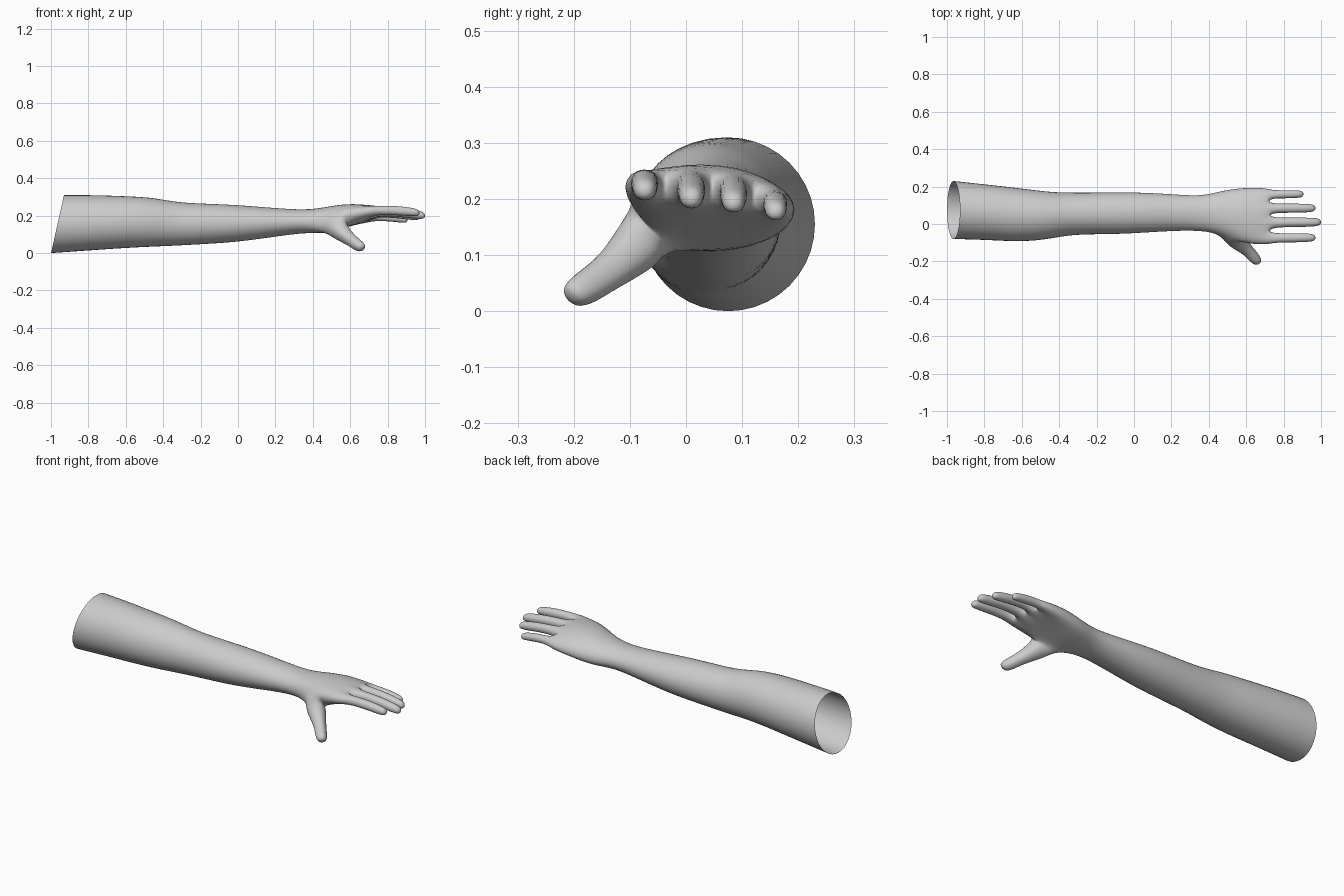
import bpy, bmesh, math
from mathutils import Vector

if "Cube" in bpy.data.objects:
    bpy.data.objects.remove(bpy.data.objects["Cube"])

bm = bmesh.new()


def loop(points):
    return [bm.verts.new(p) for p in points]


def bridge(a, b, skip=()):
    n = len(a)
    for i in range(n):
        if i not in skip:
            j = (i + 1) % n
            bm.faces.new((a[i], a[j], b[j], b[i]))


def grow(base, sections):
    """Extrude a digit from a hole in the palm and close its tip."""
    for pts in sections:
        new = loop(pts)
        bridge(base, new)
        base = new
    bm.faces.new(base)


def arm_ring(x, y0, y1, z0, z1, lean):
    """Ten-sided loop: five points over the top, five underneath."""
    cy, cz = (y0 + y1) / 2, (z0 + z1) / 2
    k = 1.067  # makes up for subdivision shrinkage
    hy, hz = (y1 - y0) / 2 * k, (z1 - z0) / 2 * k
    pts = []
    for i in range(10):
        a = math.radians(162 - 36 * i)
        s = math.sin(a)
        pts.append((x + lean * s, cy + hy * math.cos(a), cz + hz * s))
    return loop(pts)


def palm_ring(xs, ys, top, bottom):
    t = [(xs[i], ys[i], top[i]) for i in range(5)]
    b = [(xs[i], ys[i], bottom[i]) for i in reversed(range(5))]
    return loop(t + b)


# Upper arm, elbow, forearm and wrist
rings = [arm_ring(*r) for r in (
    (-0.965, -0.08, 0.23, 0.0, 0.31, 0.037),
    (-0.78, -0.085, 0.21, 0.014, 0.31, 0.02),
    (-0.60, -0.096, 0.19, 0.028, 0.304, 0),
    (-0.45, -0.08, 0.17, 0.035, 0.297, 0),
    (-0.33, -0.055, 0.167, 0.04, 0.27, 0),
    (-0.15, -0.055, 0.168, 0.05, 0.263, 0),
    (0.0, -0.05, 0.17, 0.06, 0.257, 0),
    (0.20, -0.036, 0.16, 0.088, 0.24, 0),
    (0.36, -0.034, 0.147, 0.11, 0.23, 0))]

# Palm, from its heel to the knuckles
thumb_at = len(rings)
rings.append(palm_ring([0.46] * 5, (-0.055, -0.02, 0.055, 0.125, 0.178),
                       (0.195, 0.236, 0.247, 0.236, 0.19),
                       (0.13, 0.10, 0.105, 0.11, 0.135)))
rings.append(palm_ring([0.58] * 5, (-0.105, -0.04, 0.045, 0.125, 0.197),
                       (0.235, 0.262, 0.27, 0.255, 0.208),
                       (0.175, 0.138, 0.135, 0.137, 0.145)))
rings.append(palm_ring((0.705, 0.715, 0.72, 0.715, 0.70),
                       (-0.115, -0.035, 0.047, 0.12, 0.197),
                       (0.25, 0.257, 0.257, 0.242, 0.208),
                       (0.20, 0.187, 0.182, 0.172, 0.158)))
for k in range(len(rings) - 1):
    bridge(rings[k], rings[k + 1], (8, 9) if k == thumb_at else ())

# Four fingers: base centre, tip centre, half width
knuckles = rings[-1]
fingers = (((0.71, -0.075, 0.227), (0.973, -0.073, 0.214), 0.026),
           ((0.72, 0.008, 0.224), (1.003, 0.010, 0.199), 0.027),
           ((0.72, 0.084, 0.217), (0.973, 0.085, 0.191), 0.026),
           ((0.71, 0.158, 0.192), (0.908, 0.160, 0.176), 0.023))
for j, (start, tip, h) in enumerate(fingers):
    start, tip = Vector(start), Vector(tip)
    sections = []
    for t, s in ((0.16, 1.0), (0.5, 1.03), (0.86, 0.95), (1.0, 0.68)):
        c = start.lerp(tip, t) + Vector((0, 0, 0.008 * math.sin(math.pi * t)))
        sections.append([c + Vector((0, y * h * s, z * h * s))
                         for y, z in ((-1, 1), (1, 1), (1, -1), (-1, -1))])
    grow([knuckles[i] for i in (j, j + 1, 8 - j, 9 - j)], sections)

# Thumb: grows from the side and underside of the palm
u = Vector((0.80, 0.43, 0.39))
v = Vector((0, -0.67, 0.74))
sections = []
for c, hu, hv in (((0.538, -0.078, 0.125), 0.052, 0.053),
                  ((0.580, -0.115, 0.088), 0.038, 0.040),
                  ((0.615, -0.148, 0.062), 0.030, 0.033),
                  ((0.648, -0.187, 0.036), 0.030, 0.032),
                  ((0.671, -0.208, 0.024), 0.019, 0.020)):
    sections.append([Vector(c) + u * hu * a + v * hv * b for a, b in
                     ((-0.75, 1), (-1.1, 0), (-0.75, -1),
                      (0.75, -1), (1.1, 0), (0.75, 1))])
A, B = rings[thumb_at], rings[thumb_at + 1]
grow([A[0], A[9], A[8], B[8], B[9], B[0]], sections)

# Finished arm, rounded and smooth
bmesh.ops.recalc_face_normals(bm, faces=bm.faces[:])
for f in bm.faces:
    f.smooth = True
mesh = bpy.data.meshes.new("arm_and_hand")
bm.to_mesh(mesh)
bm.free()
arm = bpy.data.objects.new("arm_and_hand", mesh)
bpy.context.collection.objects.link(arm)
sub = arm.modifiers.new("rounding", 'SUBSURF')
sub.levels = sub.render_levels = 2
